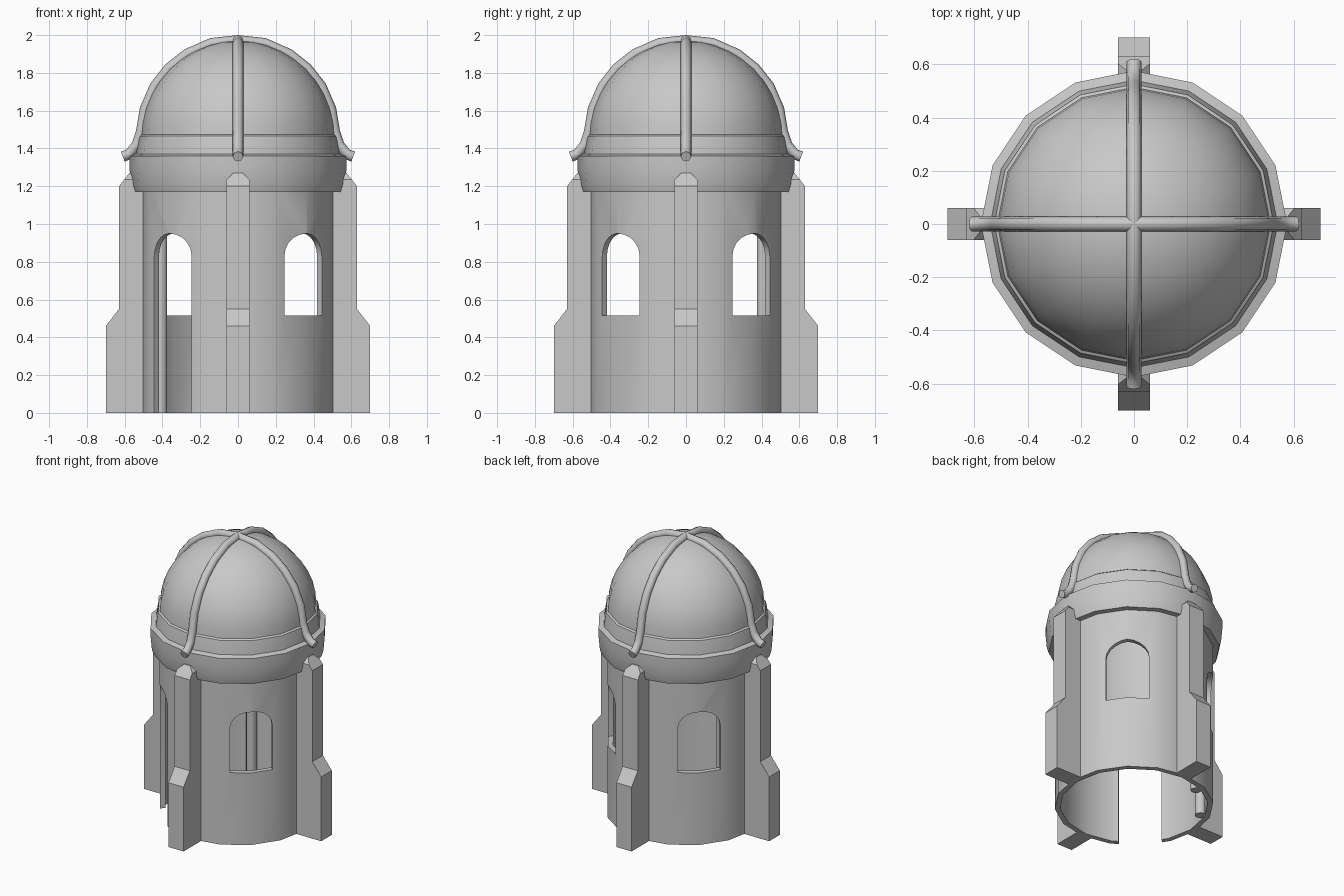
import bpy, bmesh, math
from mathutils import Matrix, Vector

if "Cube" in bpy.data.objects:
    bpy.data.objects.remove(bpy.data.objects["Cube"])

stone = bpy.data.materials.new("grey stone")
stone.diffuse_color = (0.58, 0.58, 0.58, 1)
stone.use_nodes = True
stone.node_tree.nodes["Principled BSDF"].inputs["Base Color"].default_value = stone.diffuse_color
SIDES = 16


def finish(name, bm, angle=40):
    """Turn a bmesh into a named, shaded object."""
    bmesh.ops.remove_doubles(bm, verts=bm.verts, dist=1e-5)
    bmesh.ops.recalc_face_normals(bm, faces=bm.faces)
    me = bpy.data.meshes.new(name)
    bm.to_mesh(me)
    bm.free()
    ob = bpy.data.objects.new(name, me)
    bpy.context.collection.objects.link(ob)
    me.materials.append(stone)
    smooth(ob, angle)
    return ob


def smooth(ob, angle):
    bpy.ops.object.select_all(action='DESELECT')
    ob.select_set(True)
    bpy.context.view_layer.objects.active = ob
    bpy.ops.object.shade_smooth_by_angle(angle=math.radians(angle))


def lathe(name, profile, closed):
    """Spin an (r, z) profile around the z axis."""
    bm = bmesh.new()
    vs = [bm.verts.new((r, 0, z)) for r, z in profile]
    pairs = list(zip(vs, vs[1:])) + ([(vs[-1], vs[0])] if closed else [])
    es = [bm.edges.new(p) for p in pairs]
    bmesh.ops.spin(bm, geom=vs + es, axis=(0, 0, 1), cent=(0, 0, 0),
                   angle=2 * math.pi, steps=SIDES, use_duplicate=False)
    return finish(name, bm)


def prism(bm, outline, axis, lo, hi):
    """Extrude an outline of 3D points along an axis from lo to hi."""
    f = bm.faces.new([bm.verts.new(Vector(p) + axis * lo) for p in outline])
    new = bmesh.ops.extrude_face_region(bm, geom=[f])["geom"]
    bmesh.ops.translate(bm, vec=axis * (hi - lo),
                        verts=[v for v in new if isinstance(v, bmesh.types.BMVert)])


# hollow round wall
wall = lathe("tower_wall", [(.515, 0), (.515, 1.2), (.48, 1.2), (.48, 0)], True)

# three arched windows and an arched doorway at the front left
for deg in (45, 135, 225, 315):
    bottom = -.1 if deg == 225 else .515
    w, spring, rise = .14, .83, .12
    pts = [(0, -w, bottom), (0, w, bottom)]
    pts += [(0, w * math.cos(a), spring + rise * math.sin(a))
            for a in [math.pi * i / 10 for i in range(11)]]
    bm = bmesh.new()
    prism(bm, pts, Vector((1, 0, 0)), .3, .7)
    bm.transform(Matrix.Rotation(math.radians(deg), 4, 'Z'))
    cutter = finish("opening_cutter", bm)
    cutter.hide_render = True
    mod = wall.modifiers.new("opening", 'BOOLEAN')
    mod.operation, mod.solver, mod.object = 'DIFFERENCE', 'EXACT', cutter
    bpy.context.view_layer.objects.active = wall
    bpy.ops.object.modifier_apply(modifier=mod.name)
    bpy.data.objects.remove(cutter)
smooth(wall, 40)

# rounded cornice ring under the dome
lathe("cornice", [(.48, 1.17), (.555, 1.17), (.567, 1.21), (.575, 1.30), (.575, 1.36),
                  (.54, 1.37), (.532, 1.43), (.525, 1.465), (.512, 1.475), (.48, 1.475)], True)

# hollow dome
outer = [(.515 * math.cos(a), 1.455 + .515 * math.sin(a))
         for a in [math.pi / 2 * i / 10 for i in range(11)]]
inner = [(r * .94, 1.455 + (z - 1.455) * .94) for r, z in reversed(outer)]
lathe("dome", outer + inner, True)

# four stepped buttresses with pointed tops
for i in range(4):
    bm = bmesh.new()
    side = [(.5, 0), (.70, 0), (.70, .46), (.63, .55), (.63, 1.2), (.575, 1.27), (.5, 1.27)]
    prism(bm, [(x, 0, z) for x, z in side], Vector((0, 1, 0)), -.06, .06)
    edges = [e for e in bm.edges if abs(e.verts[0].co.y - e.verts[1].co.y) < 1e-4
             and min(v.co.z for v in e.verts) > 1.26]
    bmesh.ops.bevel(bm, geom=edges, offset=.035, segments=1, affect='EDGES')
    bm.transform(Matrix.Rotation(i * math.pi / 2, 4, 'Z'))
    finish("buttress", bm, 30)

# two round ribs crossing over the dome, flared at the feet
half = [(.61, 1.357), (.575, 1.37), (.535, 1.42), (.512, 1.49), (.492, 1.61), (.44, 1.73),
        (.365, 1.825), (.27, 1.9), (.14, 1.957)]
path = half + [(0, 1.972)] + [(-r, z) for r, z in reversed(half)]
for i in range(2):
    cu = bpy.data.curves.new("dome_rib", 'CURVE')
    cu.dimensions = '3D'
    cu.bevel_depth, cu.bevel_resolution, cu.use_fill_caps = .028, 2, True
    sp = cu.splines.new('POLY')
    sp.points.add(len(path) - 1)
    for p, (r, z) in zip(sp.points, path):
        p.co = (r, 0, z, 1) if i == 0 else (0, r, z, 1)
    ob = bpy.data.objects.new("dome_rib", cu)
    bpy.context.collection.objects.link(ob)
    cu.materials.append(stone)
    bpy.ops.object.select_all(action='DESELECT')
    ob.select_set(True)
    bpy.context.view_layer.objects.active = ob
    bpy.ops.object.convert(target='MESH')
    smooth(bpy.context.object, 50)

# slim inner posts flanking the back left window
for x, y in ((-.41, .18), (-.18, .41)):
    bm = bmesh.new()
    bmesh.ops.create_cone(bm, cap_ends=True, segments=12, radius1=.035, radius2=.035, depth=1.2,
                          matrix=Matrix.Translation((x, y, .6)))
    finish("inner_post", bm)
